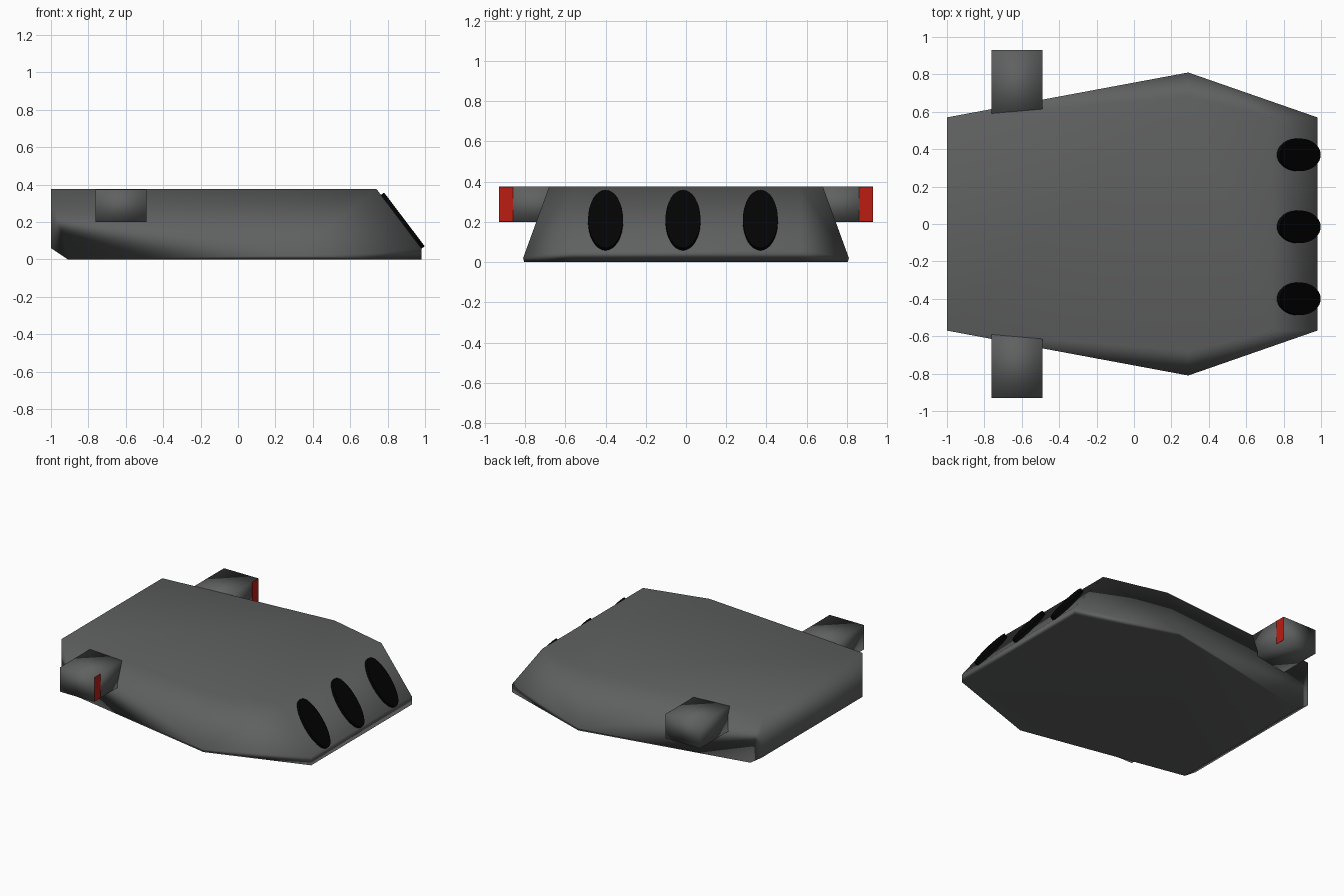
import bpy, bmesh, math
from mathutils import Matrix, Vector

if "Cube" in bpy.data.objects:
    bpy.data.objects.remove(bpy.data.objects["Cube"])


def material(name, color):
    m = bpy.data.materials.new(name)
    m.diffuse_color = color
    m.use_nodes = True
    m.node_tree.nodes["Principled BSDF"].inputs["Base Color"].default_value = m.diffuse_color
    return m


def add_object(name, bm, mat):
    bmesh.ops.recalc_face_normals(bm, faces=bm.faces)
    me = bpy.data.meshes.new(name)
    bm.to_mesh(me)
    bm.free()
    ob = bpy.data.objects.new(name, me)
    bpy.context.collection.objects.link(ob)
    me.materials.append(mat)
    return ob


def smooth(ob, degrees):
    bpy.ops.object.select_all(action='DESELECT')
    ob.select_set(True)
    bpy.context.view_layer.objects.active = ob
    bpy.ops.object.shade_smooth_by_angle(angle=math.radians(degrees))


def box(name, lo, hi, mat):
    lo, hi = Vector(lo), Vector(hi)
    bm = bmesh.new()
    bmesh.ops.create_cube(bm, size=1, matrix=Matrix.Translation((lo + hi) / 2)
                          @ Matrix.Diagonal((*(hi - lo), 1)))
    ob = add_object(name, bm, mat)
    # mirror to the other side of the hull
    mod = ob.modifiers.new("Mirror", 'MIRROR')
    mod.use_axis = (False, True, False)
    return ob


grey = material("dark_grey", (0.115, 0.117, 0.117, 1))
black = material("black", (0.001, 0.001, 0.001, 1))
red = material("red", (0.5, 0.012, 0.006, 1))

# Hull: corner points of one side, mirrored across y
corners = [
    (-1.0, 0.57, 0.377), (0.29, 0.68, 0.377), (0.74, 0.57, 0.377),   # deck
    (-1.0, 0.57, 0.06), (0.29, 0.81, 0.02), (0.98, 0.57, 0.06),      # rim
    (-0.91, 0.57, 0.0), (0.29, 0.805, 0.0), (0.98, 0.57, 0.0),       # keel
]
side_faces = [(0, 3, 6), (0, 6, 4), (0, 4, 1), (1, 4, 2), (2, 4, 5),
              (6, 7, 4), (4, 7, 8, 5)]
# strips running across the hull: deck, keel, nose slope, nose lip, stern, stern chamfer
cross_strips = [(0, 1, 2), (6, 7, 8), (2, 5), (5, 8), (0, 3), (3, 6)]

bm = bmesh.new()
left = [bm.verts.new(p) for p in corners]
right = [bm.verts.new((x, -y, z)) for x, y, z in corners]
for side in (left, right):
    for f in side_faces:
        bm.faces.new([side[i] for i in f])
for s in cross_strips:
    bm.faces.new([left[i] for i in s] + [right[i] for i in reversed(s)])
hull = add_object("hull", bm, grey)
smooth(hull, 180)
wn = hull.modifiers.new("WeightedNormal", 'WEIGHTED_NORMAL')
wn.keep_sharp = True

# Side pods with red forward lamps
pods = box("side_pods", (-0.762, 0.56, 0.2), (-0.49, 0.93, 0.375), grey)
smooth(pods, 180)
box("side_lamps", (-0.50, 0.86, 0.201), (-0.488, 0.929, 0.374), red)

# Dark oval ports on the sloped nose
tilt = math.atan2(0.24, 0.317)
for i, y in enumerate((-0.40, -0.015, 0.37)):
    bm = bmesh.new()
    bmesh.ops.create_cone(
        bm, cap_ends=True, segments=32, radius1=1, radius2=1, depth=1,
        matrix=Matrix.Translation((0.872, y, 0.201))
        @ Matrix.Rotation(math.pi / 2 - tilt, 4, 'Y')
        @ Matrix.Diagonal((0.18, 0.087, 0.044, 1)))
    smooth(add_object(f"nose_port_{i + 1}", bm, black), 40)
